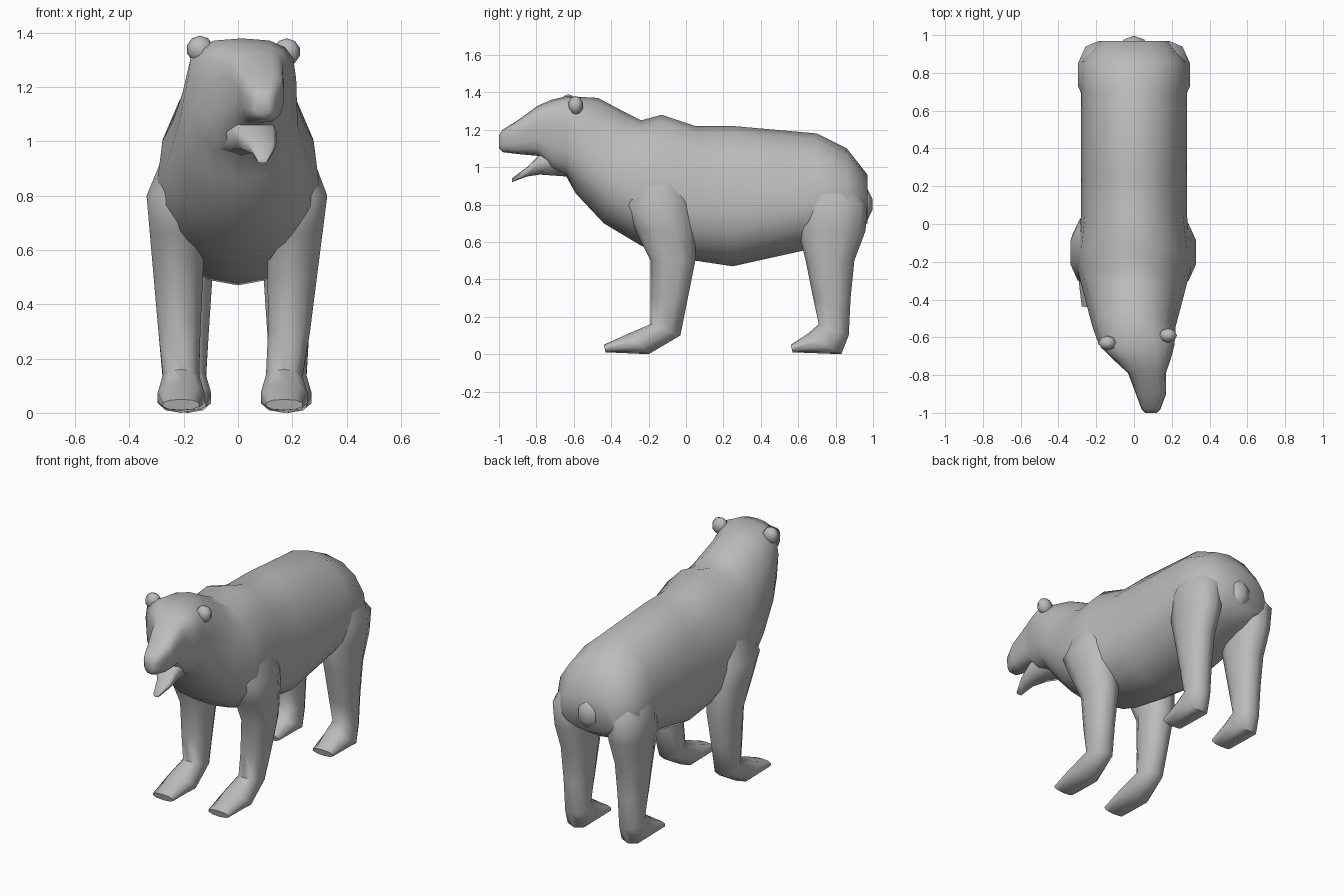
import bpy
import bmesh
from math import cos, sin, pi, radians, copysign

cube = bpy.data.objects.get("Cube")
if cube:
    bpy.data.objects.remove(cube, do_unlink=True)

GREY = (.5, .5, .5, 1)
fur = bpy.data.materials.new("grey fur")
fur.use_nodes = True
fur.diffuse_color = GREY
fur.node_tree.nodes["Principled BSDF"].inputs["Base Color"].default_value = GREY


def finish(obj):
    """Give the object its fur and smooth shading."""
    obj.data.materials.append(fur)
    bpy.ops.object.select_all(action="DESELECT")
    obj.select_set(True)
    bpy.context.view_layer.objects.active = obj
    bpy.ops.object.shade_smooth_by_angle(angle=radians(60))


def squared(value, power):
    """Push a sine or cosine outwards to make an oval boxier."""
    return copysign(abs(value) ** power, value)


def loft(name, rings, sides):
    """Skin oval rings: x, half width, two (y, z) ends, widest level, power."""
    bm = bmesh.new()
    loops = []
    for x, half, start, end, widest, power in rings:
        loop = []
        for i in range(sides):
            angle = 2 * pi * i / sides
            across = squared(sin(angle), power)
            along = squared(cos(angle), power)
            t = widest - along * (widest if along > 0 else 1 - widest)
            y, z = (a + (b - a) * t for a, b in zip(start, end))
            loop.append(bm.verts.new((x + half * across, y, z)))
        loops.append(loop)
    for near, far in zip(loops, loops[1:]):
        for i in range(sides):
            bm.faces.new((near[i - 1], near[i], far[i], far[i - 1]))
    bm.faces.new(loops[0])
    bm.faces.new(loops[-1])
    bmesh.ops.recalc_face_normals(bm, faces=bm.faces)
    mesh = bpy.data.meshes.new(name)
    bm.to_mesh(mesh)
    bm.free()
    obj = bpy.data.objects.new(name, mesh)
    bpy.context.collection.objects.link(obj)
    finish(obj)


def trunk(name, stations, sides):
    """Loft along y from (y, top, bottom, half width); the face turns left."""
    rings = []
    for y, top, bottom, half in stations:
        turn = .09 * min(1, max(0, (-.6 - y) * 4))
        # The neck and chest slope: the underside lies ahead of the top
        slant = .08 if -.6 < y < -.3 else 0
        # The head is boxy and widest near its crown, the torso low and round
        widest, power = (.35, .7) if y < -.6 else (.62, .95)
        rings.append((turn, half, (y + slant, top), (y - slant / 2, bottom),
                      widest, power))
    loft(name, rings, sides)


def leg(name, side, spread, splay, lean, column, ankle, foot_length, heel):
    """Loft a tapering leg from (z, y, depth) levels down into a paw."""
    rings = []
    for z, y, depth in column:
        # Above the shoulder or hip the limb folds into the torso
        fold = .5 * max(0, z - .8)
        x = side * (spread + splay * z - fold) + lean * (1 - z)
        rings.append((x, .06 + .07 * z, (y - depth, z), (y + depth, z), .5, .9))
    # Ankle, instep and toes tilt forward step by step
    x = side * spread + lean
    toe = ankle - foot_length
    instep = ankle - foot_length * .6
    rings.append((x, .07, (ankle - .08, .16), (ankle + .08, .1), .5, .9))
    rings.append((x, .09, (instep, .11), (ankle + heel, 0), .5, .9))
    rings.append((x, .07, (toe, .05), (toe + .01, .01), .5, .9))
    loft(name, rings, sides=10)


def knob(name, location, scale):
    """A small rounded lump."""
    bpy.ops.mesh.primitive_uv_sphere_add(
        segments=8, ring_count=5, radius=1, location=location, scale=scale)
    obj = bpy.context.object
    obj.name = name
    finish(obj)


# Torso, neck, head and upper muzzle, from rump to nose
trunk("body", [
    (.97, .96, .7, .18),
    (.86, 1.1, .63, .28),
    (.7, 1.18, .57, .28),
    (.25, 1.22, .47, .28),
    (.05, 1.22, .5, .28),
    (-.13, 1.28, .54, .3),
    (-.24, 1.25, .58, .3),
    (-.4, 1.29, .7, .26),
    (-.55, 1.37, .86, .22),
    (-.64, 1.38, .95, .2),
    (-.72, 1.36, .98, .15),
    (-.79, 1.33, 1.06, .1),
    (-.9, 1.25, 1.07, .08),
    (-.98, 1.2, 1.08, .05),
    (-1, 1.17, 1.1, .03),
], sides=16)

# Open lower jaw
trunk("lower_jaw", [
    (-.64, 1.1, .95, .12),
    (-.78, 1.07, .96, .08),
    (-.85, 1, .95, .05),
    (-.93, .94, .92, .02),
], sides=8)

# Tail and ears
knob("tail", (0, .93, .8), (.08, .07, .1))
knob("left_ear", (.18, -.59, 1.33), (.05, .04, .05))
knob("right_ear", (-.14, -.63, 1.34), (.05, .04, .05))

# Legs; both front paws lean slightly to the right
FRONT = [(1.1, -.15, .1), (.8, -.15, .18), (.66, -.11, .16), (.5, -.07, .12), (.3, -.09, .1)]
HIND = [(1, .74, .1), (.8, .79, .18), (.66, .78, .18), (.5, .77, .13), (.3, .78, .1)]
for label, side in (("left", 1), ("right", -1)):
    leg(label + "_front_leg", side, .19, .04, -.02, FRONT, ankle=-.11, foot_length=.33, heel=-.09)
    leg(label + "_hind_leg", side, .185, 0, 0, HIND, ankle=.79, foot_length=.23, heel=.04)
